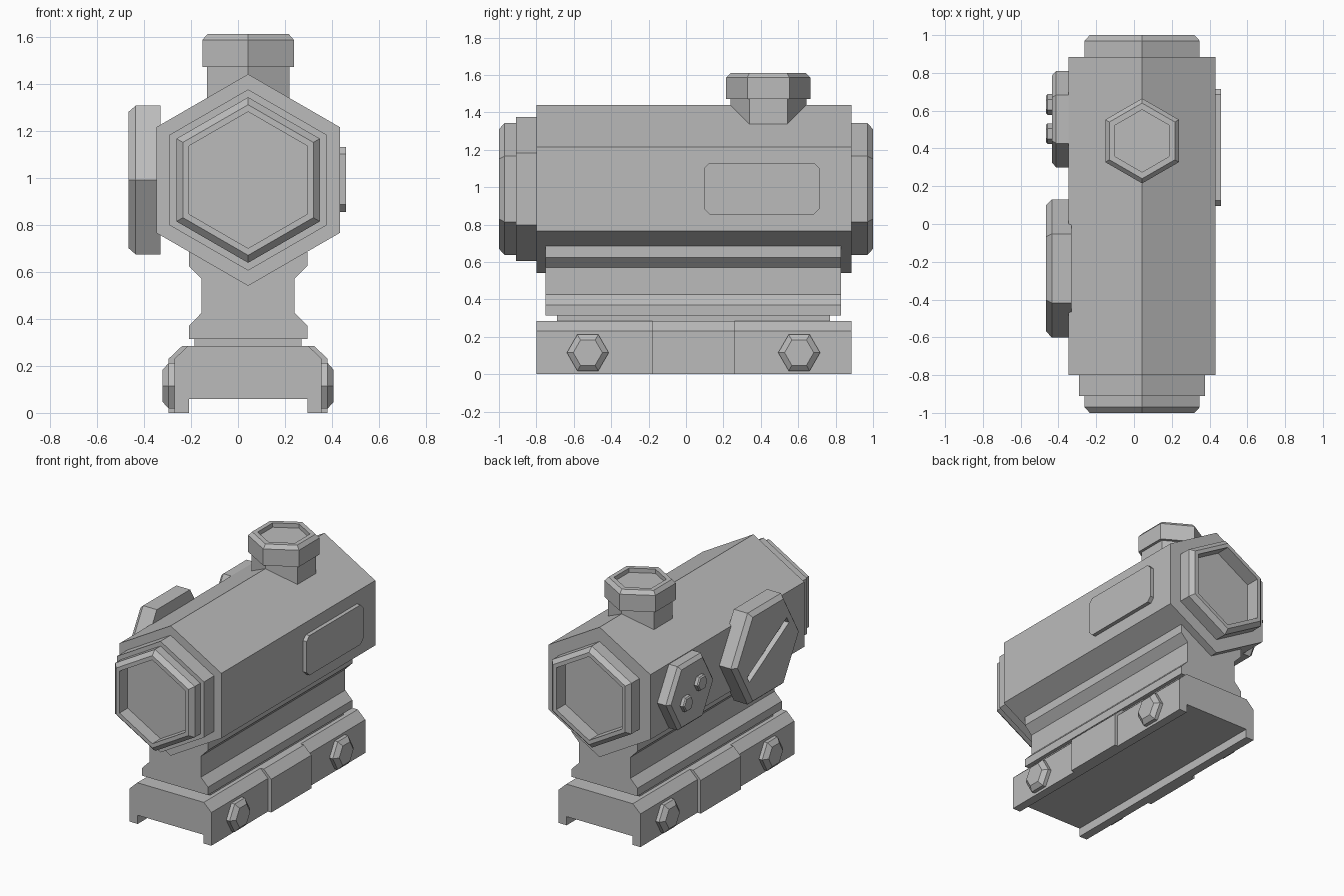
import bpy, bmesh, math
from mathutils import Matrix

if "Cube" in bpy.data.objects:
    bpy.data.objects.remove(bpy.data.objects["Cube"], do_unlink=True)

grey = bpy.data.materials.new("plain_grey")
grey.use_nodes = True
grey.diffuse_color = (0.5, 0.5, 0.5, 1)
grey.node_tree.nodes["Principled BSDF"].inputs["Base Color"].default_value = (0.5, 0.5, 0.5, 1)

CX, CZ = 0.043, 0.99   # optical axis


def finish(name, bm):
    bmesh.ops.recalc_face_normals(bm, faces=bm.faces)
    mesh = bpy.data.meshes.new(name)
    bm.to_mesh(mesh)
    bm.free()
    mesh.materials.append(grey)
    obj = bpy.data.objects.new(name, mesh)
    bpy.context.collection.objects.link(obj)
    return obj


def place(axis, u, v, h):
    return {"x": (h, u, v), "y": (u, h, v), "z": (u, v, h)}[axis]


def loft(name, axis, loops):
    """Join equal-length (points, height) loops and cap both ends."""
    bm = bmesh.new()
    rings = [[bm.verts.new(place(axis, u, v, h)) for u, v in pts] for pts, h in loops]
    n = len(rings[0])
    for a, b in zip(rings, rings[1:]):
        for i in range(n):
            j = (i + 1) % n
            bm.faces.new((a[i], a[j], b[j], b[i]))
    bm.faces.new(rings[0])
    bm.faces.new(rings[-1])
    return finish(name, bm)


def hexagon(name, axis, centre, steps, turn=0):
    """Stack of hexagons given as (radius, height) steps."""
    def ring(r):
        angles = [math.radians(turn + 60 * k) for k in range(6)]
        return [(centre[0] + r * math.cos(a), centre[1] + r * math.sin(a)) for a in angles]
    return loft(name, axis, [(ring(r), h) for r, h in steps])


def symmetric(name, half, y0, y1):
    """Extrude a mirrored front profile along y."""
    pts = [(CX + x, z) for x, z in half] + [(CX - x, z) for x, z in reversed(half)]
    return loft(name, "y", [(pts, y0), (pts, y1)])


# Main tube with its end rings and recessed lenses
hexagon("main_body", "y", (CX, CZ), [(0.45, -0.8), (0.45, 0.885)], 30)
hexagon("front_collar", "y", (CX, CZ), [(0.385, -0.91), (0.385, -0.79)], 30)
for name, end, root in (("front_bezel", -1, -0.88), ("rear_bezel", 1, 0.87)):
    hexagon(name, "y", (CX, CZ), [(0.352, root), (0.352, end * 0.97), (0.32, end),
                                  (0.29, end), (0.29, end * 0.9)], 30)

# Top turret
hexagon("turret_stem", "z", (CX, 0.44), [(0.203, 1.3), (0.203, 1.48)], 30)
hexagon("turret_cap", "z", (CX, 0.44), [(0.225, 1.47), (0.225, 1.585), (0.2, 1.61),
                                        (0.165, 1.61), (0.165, 1.58)], 30)

# Large side dial with a slanted coin slot
dial = hexagon("large_dial", "x", (-0.235, CZ), [(0.365, -0.33), (0.365, -0.435), (0.335, -0.465)])
bm = bmesh.new()
bmesh.ops.create_cube(bm, size=1, matrix=Matrix.Translation((-0.465, -0.235, CZ))
                      @ Matrix.Rotation(math.radians(-30), 4, "X")
                      @ Matrix.Diagonal((0.07, 0.5, 0.05, 1)))
cutter = finish("slot_cutter", bm)
cutter.hide_render = True
cut = dial.modifiers.new("slot", "BOOLEAN")
cut.operation = "DIFFERENCE"
cut.object = cutter
bpy.context.view_layer.objects.active = dial
bpy.ops.object.modifier_apply(modifier="slot")
bpy.data.objects.remove(cutter, do_unlink=True)

# Small side dial with two screws
hexagon("small_dial", "x", (0.555, CZ), [(0.255, -0.33), (0.255, -0.412), (0.23, -0.435)])
for i, s in enumerate((-1, 1)):
    hexagon(f"dial_screw_{i + 1}", "x", (0.555 + s * 0.077, CZ - s * 0.043),
            [(0.055, -0.42), (0.055, -0.457), (0.047, -0.465)])

# Side plate with chamfered corners
c, y0, y1, z0, z1 = 0.03, 0.095, 0.715, 0.855, 1.13
plate = [(y0 + c, z0), (y1 - c, z0), (y1, z0 + c), (y1, z1 - c),
         (y1 - c, z1), (y0 + c, z1), (y0, z1 - c), (y0, z0 + c)]
loft("side_plate", "x", [(plate, 0.42), (plate, 0.46)])

# Riser, spacer and rail clamp
symmetric("riser", [(0.252, 0.315), (0.252, 0.37), (0.198, 0.425), (0.198, 0.57),
                    (0.252, 0.625), (0.252, 0.685)], -0.75, 0.83)
symmetric("spacer", [(0.227, 0.28), (0.227, 0.32)], -0.69, 0.77)


def clamp(name, side, y0, y1):
    symmetric(name, [(0.252, 0.06), (0.252, 0), (side, 0), (side, 0.23),
                     (side - 0.058, 0.285)], y0, y1)


clamp("rail_clamp", 0.313, -0.8, 0.885)
clamp("clamp_centre_pad", 0.338, -0.18, 0.26)

# Clamp bolts on both sides
for side, s in (("left", 1), ("right", -1)):
    for end, y in (("front", -0.525), ("rear", 0.605)):
        hexagon(f"{side}_{end}_bolt", "x", (y, 0.115),
                [(0.112, CX + s * 0.3), (0.112, CX + s * 0.338), (0.078, CX + s * 0.364)])
